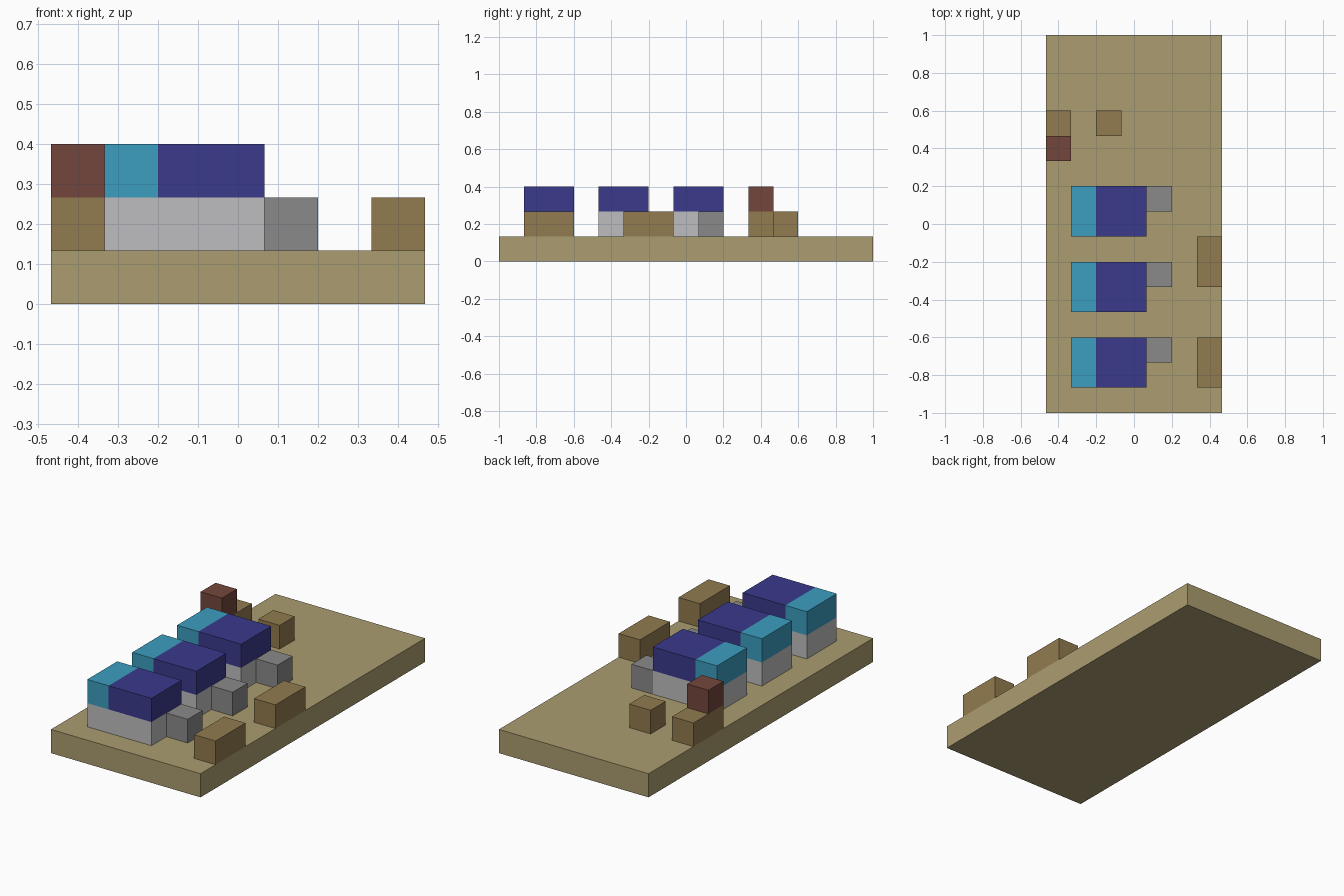
import bpy
import bmesh
from mathutils import Matrix, Vector

cube = bpy.data.objects.get("Cube")
if cube:
    bpy.data.objects.remove(cube, do_unlink=True)

# The model sits on a block grid: 7 wide, 15 deep, 3 high
UNIT = 2 / 15
ORIGIN = Vector((-3.5, -7.5, 0))


def linear(c):
    c /= 255
    return c / 12.92 if c <= 0.04045 else ((c + 0.055) / 1.055) ** 2.4


def material(name, *rgb):
    mat = bpy.data.materials.new(name)
    mat.use_nodes = True
    colour = [linear(c) for c in rgb] + [1]
    mat.diffuse_color = colour
    mat.node_tree.nodes["Principled BSDF"].inputs["Base Color"].default_value = colour
    return mat


def block(name, mat, corner, size):
    """Box given by its low corner and size in grid units."""
    size = Vector(size)
    centre = (Vector(corner) + size / 2 + ORIGIN) * UNIT
    bm = bmesh.new()
    bmesh.ops.create_cube(bm, size=1, matrix=Matrix.Diagonal((*(size * UNIT), 1)))
    mesh = bpy.data.meshes.new(name)
    bm.to_mesh(mesh)
    bm.free()
    mesh.materials.append(mat)
    obj = bpy.data.objects.new(name, mesh)
    obj.location = centre
    bpy.context.collection.objects.link(obj)
    return obj


sand = material("sand floor", 171, 157, 112)
wood = material("brown wood", 146, 123, 79)
red = material("dark red", 116, 70, 60)
cyan = material("cyan pillow", 60, 157, 192)
blue = material("blue blanket", 58, 58, 140)
pale = material("pale grey", 190, 190, 192)
grey = material("mid grey", 138, 138, 138)

# Floor slab
block("floor", sand, (0, 0, 0), (7, 15, 1))

# Three beds, each with a bedside table
for i in range(3):
    y = 1 + 3 * i
    block(f"bed_frame_{i + 1}", pale, (1, y, 1), (3, 2, 1))
    block(f"pillow_{i + 1}", cyan, (1, y, 2), (1, 2, 1))
    block(f"blanket_{i + 1}", blue, (2, y, 2), (2, 2, 1))
    block(f"bedside_table_{i + 1}", grey, (4, y + 1, 1), (1, 1, 1))

# Benches along the left edge
for i, y in enumerate((1, 5)):
    block(f"bench_{i + 1}", wood, (6, y, 1), (1, 2, 1))

# Desk with a red box on it, and a stool
block("desk", wood, (0, 10, 1), (1, 2, 1))
block("desk_box", red, (0, 10, 2), (1, 1, 1))
block("stool", wood, (2, 11, 1), (1, 1, 1))
